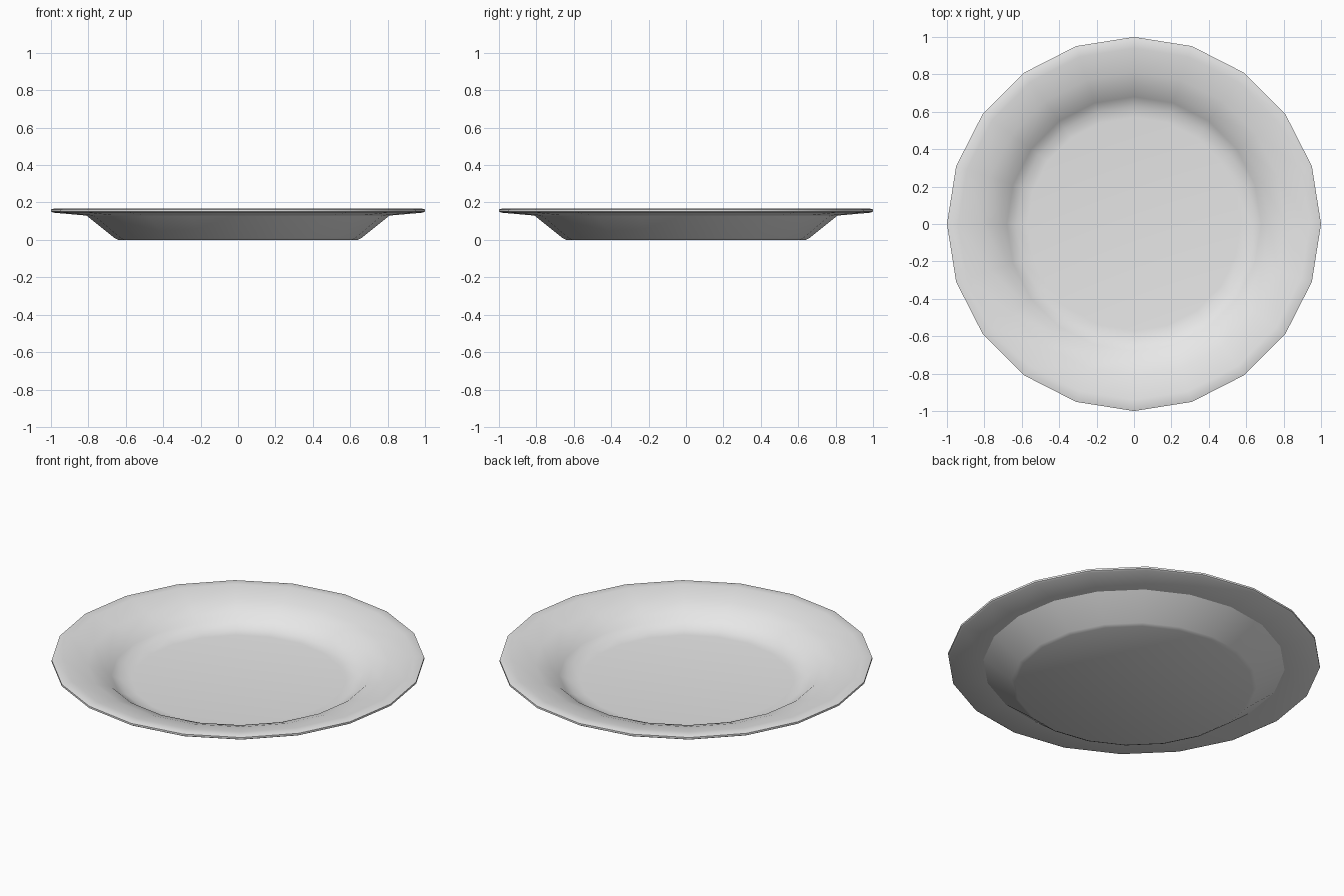
import bpy
import math
import bmesh

cube = bpy.data.objects.get("Cube")
if cube:
    bpy.data.objects.remove(cube, do_unlink=True)

SIDES = 20

# Glazed ceramic colour
glaze = bpy.data.materials.new("pale_grey_glaze")
glaze.use_nodes = True
colour = (0.8, 0.8, 0.8, 1)
glaze.diffuse_color = colour
glaze.node_tree.nodes["Principled BSDF"].inputs["Base Color"].default_value = colour

# Half section as (radius, height): underside, rim, then the well
profile = [
    (0.64, 0.0), (0.66, 0.01), (0.81, 0.13), (0.99, 0.146),
    (1.0, 0.152), (1.0, 0.163), (0.98, 0.168), (0.94, 0.168),
    (0.81, 0.138), (0.72, 0.106), (0.68, 0.071), (0.63, 0.044), (0.57, 0.038),
]

# Rings of the lathe
bm = bmesh.new()
rings = []
for radius, height in profile:
    ring = []
    for i in range(SIDES):
        a = math.tau * i / SIDES
        ring.append(bm.verts.new((radius * math.cos(a), radius * math.sin(a), height)))
    rings.append(ring)

# Walls between rings, and the flat foot and floor
for low, high in zip(rings, rings[1:]):
    for i in range(SIDES):
        j = (i + 1) % SIDES
        bm.faces.new((low[i], low[j], high[j], high[i]))
bm.faces.new(rings[0][::-1])
bm.faces.new(rings[-1])
bmesh.ops.recalc_face_normals(bm, faces=bm.faces)

mesh = bpy.data.meshes.new("dinner_plate")
bm.to_mesh(mesh)
bm.free()
mesh.materials.append(glaze)
plate = bpy.data.objects.new("dinner_plate", mesh)
bpy.context.collection.objects.link(plate)

# Smooth glaze with a crisp foot and rim
bpy.ops.object.select_all(action="DESELECT")
plate.select_set(True)
bpy.context.view_layer.objects.active = plate
bpy.ops.object.shade_smooth_by_angle(angle=math.radians(30))
